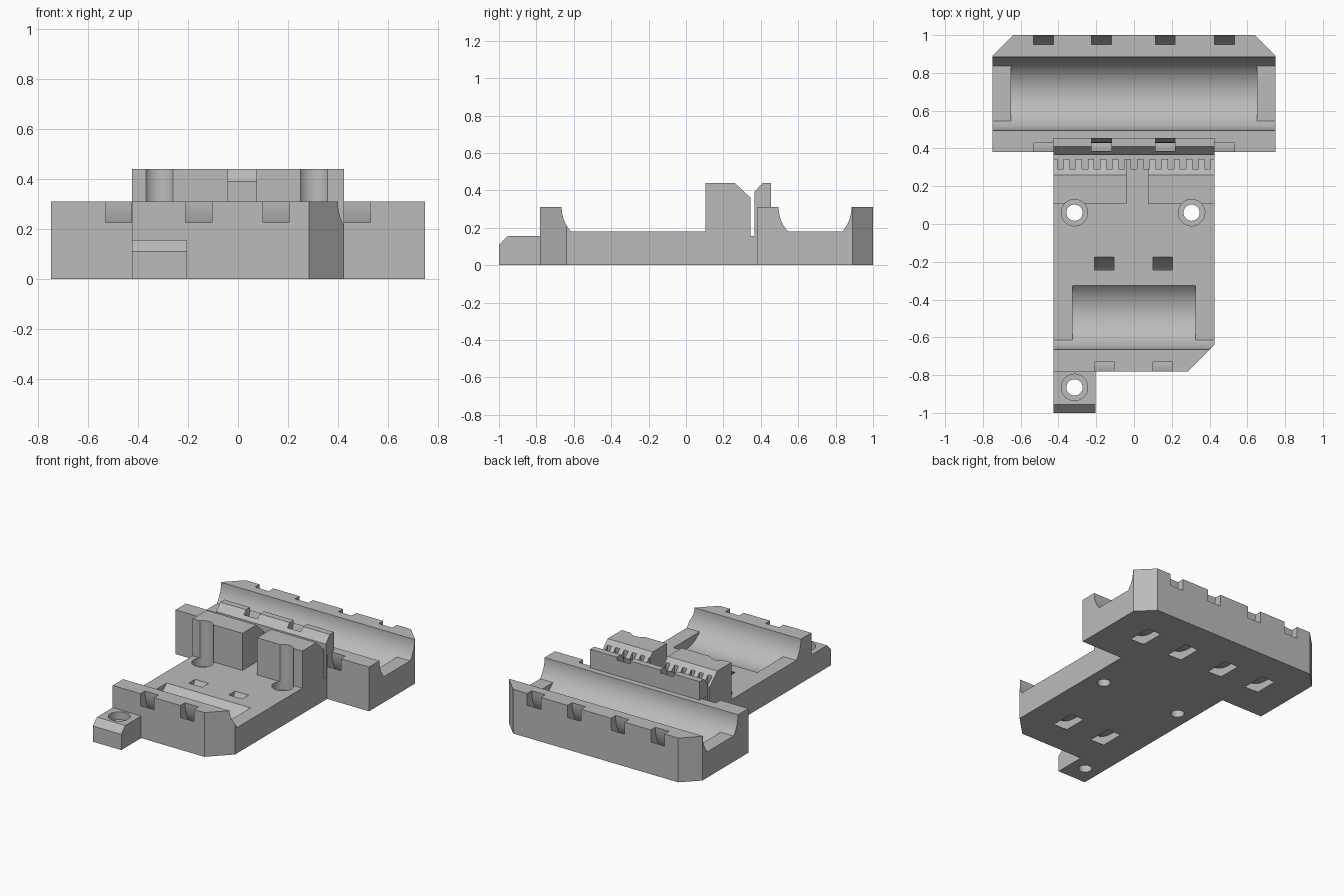
import bpy
import bmesh
from math import sin, cos, radians
from mathutils import Matrix

old = bpy.data.objects.get("Cube")
if old:
    bpy.data.objects.remove(old, do_unlink=True)

grey = bpy.data.materials.new("plain grey")
grey.use_nodes = True
COLOUR = (0.5, 0.5, 0.5, 1)
grey.diffuse_color = COLOUR
grey.node_tree.nodes["Principled BSDF"].inputs["Base Color"].default_value = COLOUR

TOP, FLOOR, R = 0.31, 0.18, 0.195      # rail height, deck height, bearing radius
REAR, FRONT = 0.69, -0.47              # y of the two bearing axes


def finish(bm, name):
    bmesh.ops.recalc_face_normals(bm, faces=bm.faces)
    mesh = bpy.data.meshes.new(name)
    bm.to_mesh(mesh)
    bm.free()
    mesh.materials.append(grey)
    ob = bpy.data.objects.new(name, mesh)
    bpy.context.collection.objects.link(ob)
    return ob


def prism(name, pts, lo, hi, axis="x"):
    """Extrude a (y, z) outline along x, or an (x, y) outline along z."""
    bm = bmesh.new()
    place = (lambda p: (lo, *p)) if axis == "x" else (lambda p: (*p, lo))
    face = bm.faces.new([bm.verts.new(place(p)) for p in pts])
    new = bmesh.ops.extrude_face_region(bm, geom=[face])["geom"]
    step = (hi - lo, 0, 0) if axis == "x" else (0, 0, hi - lo)
    bmesh.ops.translate(bm, vec=step, verts=[v for v in new if isinstance(v, bmesh.types.BMVert)])
    return finish(bm, name)


def box(x0, x1, y0, y1, z0, z1):
    return prism("cutter", [(y0, z0), (y1, z0), (y1, z1), (y0, z1)], x0, x1)


def cylinder(r, x, y, z0, z1):
    bm = bmesh.new()
    bmesh.ops.create_cone(bm, cap_ends=True, segments=48, radius1=r, radius2=r, depth=z1 - z0,
                          matrix=Matrix.Translation((x, y, (z0 + z1) / 2)))
    return finish(bm, "cutter")


def arc(cy, r, a0, a1, n):
    angles = [radians(a0 + (a1 - a0) * i / n) for i in range(n + 1)]
    return [(cy + r * cos(a), TOP + r * sin(a)) for a in angles]


def combine(body, tool, operation="DIFFERENCE"):
    mod = body.modifiers.new("cut", "BOOLEAN")
    mod.object, mod.operation, mod.solver = tool, operation, "EXACT"
    bpy.context.view_layer.objects.active = body
    bpy.ops.object.modifier_apply(modifier=mod.name)
    bpy.data.objects.remove(tool, do_unlink=True)


# Carriage deck with front rail and belt clamp ridges
LOW = 221.8                             # arc angle where the cradle meets the deck
deck = [(-0.78, 0), (-0.78, TOP)] + arc(FRONT, R, 180, LOW, 10)
deck += [(0.105, FLOOR), (0.105, 0.44), (0.26, 0.44), (0.345, 0.36), (0.345, 0.155),
         (0.365, 0.155), (0.365, 0.39), (0.41, 0.44), (0.455, 0.44), (0.455, 0)]
body = prism("carriage_body", deck, -0.425, 0.425)

# Wide rear bearing block
block = [(0.38, 0), (0.38, TOP)] + arc(REAR, R, 180, LOW, 10)
block += arc(REAR, R, 540 - LOW, 360, 10) + [(1, TOP), (1, 0)]
combine(body, prism("rear_block", block, -0.75, 0.75), "UNION")

# Front screw tab
tab = [(-1, 0), (-1, 0.11), (-0.955, 0.155), (-0.75, 0.155), (-0.75, 0)]
combine(body, prism("screw_tab", tab, -0.425, -0.205), "UNION")

# Deep bearing seats
for cy, half in ((REAR, 0.65), (FRONT, 0.325)):
    seat = arc(cy, R, LOW, 540 - LOW, 24)
    seat += [(seat[-1][0], 0.25), (seat[0][0], 0.25)]
    combine(body, prism("seat_cutter", seat, -half, half))

# Cut corners
for s in (-1, 1):
    combine(body, prism("corner_cutter", [(s * 0.64, 1), (s * 0.75, 0.89), (s * 0.86, 0.89), (s * 0.86, 1.1),
                                          (s * 0.64, 1.1)], -0.1, 0.6, "z"))
combine(body, prism("corner_cutter", [(0.285, -0.78), (0.285, -0.9), (0.55, -0.9), (0.55, -0.64),
                                      (0.425, -0.64)], -0.1, 0.6, "z"))

# Cable tie channels ringing each bearing
for cy, starts in ((REAR, (-0.532, -0.224, 0.113, 0.426)), (FRONT, (-0.21, 0.1))):
    for x in starts:
        ring = prism("tie_cutter", arc(cy, 0.3215, 0, 354, 59), x, x + 0.105)
        combine(ring, prism("core", arc(cy, 0.26, 0, 354, 59), x - 0.1, x + 0.2))
        combine(body, ring)

# Gap and belt teeth in the clamp
combine(body, box(-0.04, 0.075, 0.05, 0.355, FLOOR, 0.6))
for i in range(-6, 7):
    x = i * 0.065
    combine(body, box(x - 0.016, x + 0.016, 0.29, 0.355, 0.155, 0.6))

# Counterbored screw holes
for x, y, seat_z in ((-0.315, 0.06, 0.12), (0.305, 0.06, 0.12), (-0.315, -0.865, 0.1)):
    combine(body, cylinder(0.043, x, y, -0.1, 0.6))
    combine(body, cylinder(0.07, x, y, seat_z, 0.6))

# Smooth curves, sharp edges
bpy.ops.object.select_all(action="DESELECT")
body.select_set(True)
bpy.context.view_layer.objects.active = body
bpy.ops.object.shade_smooth_by_angle(angle=radians(25))
